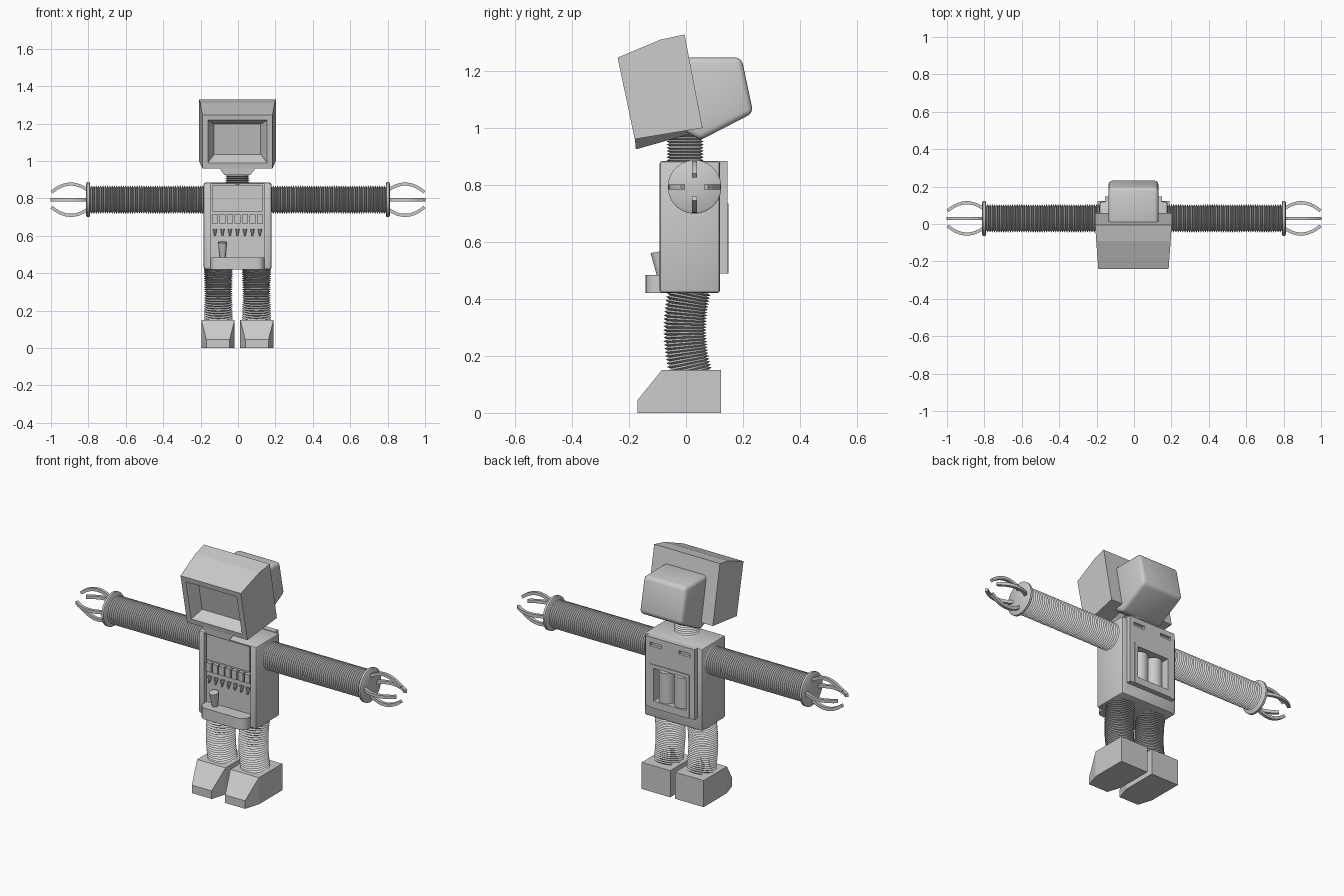
import bpy, bmesh
from math import sin, cos, pi
from mathutils import Vector

cube = bpy.data.objects.get("Cube")
if cube:
    bpy.data.objects.remove(cube, do_unlink=True)

grey = bpy.data.materials.new("light_grey")
grey.use_nodes = True
grey.diffuse_color = (0.6, 0.6, 0.6, 1)
grey.node_tree.nodes["Principled BSDF"].inputs["Base Color"].default_value = (0.6, 0.6, 0.6, 1)
CX = -0.003          # centre line of the torso and head


def finish(name, bm, smooth=False):
    bmesh.ops.recalc_face_normals(bm, faces=bm.faces)
    mesh = bpy.data.meshes.new(name)
    bm.to_mesh(mesh)
    bm.free()
    mesh.materials.append(grey)
    obj = bpy.data.objects.new(name, mesh)
    bpy.context.collection.objects.link(obj)
    if smooth:
        bpy.ops.object.select_all(action="DESELECT")
        obj.select_set(True)
        bpy.context.view_layer.objects.active = obj
        bpy.ops.object.shade_smooth_by_angle(angle=0.6)
    return obj


def bevel(bm, width, edges=None, segments=3):
    bmesh.ops.bevel(bm, geom=edges or bm.edges[:], offset=width, segments=segments,
                    profile=0.5, affect="EDGES")


def box_mesh(lo, hi):
    lo, hi = Vector(lo), Vector(hi)
    bm = bmesh.new()
    bmesh.ops.create_cube(bm, size=1)
    for v in bm.verts:
        v.co = (lo + hi) / 2 + v.co * (hi - lo)
    return bm


def box(name, lo, hi, round_by=0):
    bm = box_mesh(lo, hi)
    if round_by:
        bevel(bm, round_by, segments=2)
    return finish(name, bm, round_by > 0)


def prism_mesh(profile):
    """Side outline of (y, z, half width) points, spanned across x."""
    bm = bmesh.new()
    sides = [[bm.verts.new((CX + s * w, y, z)) for y, z, w in profile] for s in (-1, 1)]
    for loop in sides:
        bm.faces.new(loop)
    a, b = sides
    for i in range(len(a)):
        j = (i + 1) % len(a)
        bm.faces.new((a[i], a[j], b[j], b[i]))
    return bm


def tube(name, points, radii, axis, sides=24, smooth=False):
    """Rings swept along a path lying in the plane across the given axis."""
    bm, rings = bmesh.new(), []
    u = Vector(axis)
    for i, p in enumerate(points):
        tangent = points[min(i + 1, len(points) - 1)] - points[max(i - 1, 0)]
        w = tangent.normalized().cross(u)
        angles = [2 * pi * (k + 0.5) / sides for k in range(sides)]
        rings.append([bm.verts.new(p + radii[i] * (cos(a) * u + sin(a) * w)) for a in angles])
    for a, b in zip(rings, rings[1:]):
        for k in range(sides):
            m = (k + 1) % sides
            bm.faces.new((a[k], a[m], b[m], b[k]))
    bm.faces.new(rings[0])
    bm.faces.new(rings[-1])
    return finish(name, bm, smooth)


def bellows(name, path, count, inner, outer, axis):
    steps = count * 2
    points = [path(i / steps) for i in range(steps + 1)]
    tube(name, points, [outer if i % 2 else inner for i in range(steps + 1)], axis)


def cut(target, cutters):
    for c in cutters:
        c.hide_render = True
        mod = target.modifiers.new("cut", "BOOLEAN")
        mod.object, mod.operation, mod.solver = c, "DIFFERENCE", "EXACT"
    bpy.context.view_layer.update()
    mesh = bpy.data.meshes.new_from_object(
        target.evaluated_get(bpy.context.evaluated_depsgraph_get()))
    target.modifiers.clear()
    target.data = mesh
    for c in cutters:
        bpy.data.objects.remove(c, do_unlink=True)


# Torso with a sunken front console and a rear battery bay
torso = box("torso", (-0.184, -0.093, 0.42), (0.179, 0.12, 0.885), 0.012)
cut(torso, [box("console_cutter", (-0.148, -0.2, 0.44), (0.142, -0.068, 0.878)),
            box("bay_cutter", (-0.105, 0.05, 0.53), (0.099, 0.3, 0.715))])
plate = box("back_plate", (-0.155, 0.115, 0.49), (0.149, 0.146, 0.885))
cut(plate, [box("bay_cutter", (-0.105, 0.05, 0.53), (0.099, 0.3, 0.715))] +
    [box("slot_cutter", (CX + s * 0.09 - 0.035, 0.13, 0.835),
         (CX + s * 0.09 + 0.035, 0.3, 0.855)) for s in (-1, 1)])
frame = box("bay_frame", (-0.125, 0.14, 0.49), (0.119, 0.15, 0.735))
cut(frame, [box("bay_cutter", (-0.105, 0.05, 0.53), (0.099, 0.3, 0.715))])
for s in (-1, 1):
    x = CX + s * 0.048
    tube("battery", [Vector((x, 0.1, 0.53)), Vector((x, 0.1, 0.7))], [0.045] * 2,
         (1, 0, 0), 24, True)

# Console details
box("console_display", (-0.137, -0.084, 0.73), (0.13, -0.06, 0.872))
for i in range(7):
    x = CX + (i - 3) * 0.04
    box("console_key", (x - 0.016, -0.088, 0.665), (x + 0.016, -0.06, 0.715))
    tube("console_pin", [Vector((x, -0.075, 0.635)), Vector((x, -0.083, 0.6))],
         [0.012, 0.004], (1, 0, 0), 8)
tube("lever", [Vector((-0.082, -0.085, 0.47)), Vector((-0.082, -0.1, 0.565))],
     [0.014, 0.025], (1, 0, 0), 16, True)
bm = box_mesh((-0.146, -0.142, 0.42), (0.141, -0.06, 0.484))
bevel(bm, 0.04, [e for e in bm.edges if all(v.co.y < -0.1 for v in e.verts)
                 and abs(e.verts[0].co.z - e.verts[1].co.z) > 0.01], 5)
finish("front_tray", bm, True)

# Monitor head with a stepped, sunken screen
bm = prism_mesh([(-0.24, 1.247, 0.188), (-0.09, 1.31, 0.199), (-0.005, 1.328, 0.205),
                 (0.058, 1.0, 0.205), (-0.18, 0.961, 0.188)])
bm.normal_update()
bmesh.ops.recalc_face_normals(bm, faces=bm.faces)
screen = [min(bm.faces, key=lambda f: f.calc_center_median().y)]
for thickness, depth in ((0.042, 0), (0.012, -0.012), (0.036, -0.045)):
    bmesh.ops.inset_individual(bm, faces=screen, thickness=thickness, depth=depth)
finish("monitor_shell", bm)
finish("monitor_chin", prism_mesh([(-0.18, 0.966, 0.1), (-0.176, 0.925, 0.07),
                                   (0.055, 0.99, 0.07), (0.055, 1.0, 0.1)]))
bm = prism_mesh([(-0.01, 1.247, 0.133), (0.195, 1.247, 0.133), (0.236, 1.053, 0.133),
                 (0.05, 0.957, 0.133), (-0.01, 0.99, 0.133)])
bevel(bm, 0.02)
finish("monitor_back", bm, True)
bellows("neck", lambda t: Vector((CX, -0.003, 0.87 + 0.11 * t)), 10, 0.054, 0.066, (1, 0, 0))

# Arms with wrist discs and four curved fingers each
for s, side in ((-1, "right"), (1, "left")):
    hub = Vector((0, 0.03, 0.793))
    out = Vector((s, 0, 0))
    bellows(side + "_arm", lambda t: hub + out * (0.17 + 0.63 * t), 52, 0.064, 0.077, (0, 1, 0))
    tube(side + "_wrist", [hub + out * x for x in (0.79, 0.795, 0.807, 0.812)],
         [0.086, 0.094, 0.094, 0.086], (0, 1, 0), 32, True)
    for k in range(4):
        ray = Vector((0, cos(k * pi / 2), sin(k * pi / 2)))
        path, steps = [], 10
        for i in range(steps + 1):
            t = i / steps
            r = 0.052 * (1 - t) + 0.04 * t + 0.15 * t * (1 - t)
            path.append(hub + out * (0.805 + 0.192 * t) + ray * r)
        tube(side + "_finger", path, [0.012] * (steps + 1), out.cross(ray), 4)

# Legs and wedge feet
for s, side in ((-1, "right"), (1, "left")):
    x = CX + s * 0.102
    bellows(side + "_leg", lambda t: Vector((x, 0.014 - 0.078 * t * (1 - t) + 0.004 * t,
                                             0.435 - 0.3 * t)), 26, 0.064, 0.077, (1, 0, 0))
    bm = bmesh.new()
    x = CX + s * 0.104
    plan = [(-0.062, -0.17), (0.062, -0.17), (0.089, -0.085), (0.089, 0.123),
            (-0.089, 0.123), (-0.089, -0.085)]
    base = bm.faces.new([bm.verts.new((x + px, py, 0)) for px, py in plan])
    top = bmesh.ops.extrude_face_region(bm, geom=[base])["geom"]
    bmesh.ops.translate(bm, vec=(0, 0, 0.15),
                        verts=[v for v in top if isinstance(v, bmesh.types.BMVert)])
    bmesh.ops.bisect_plane(bm, geom=bm.verts[:] + bm.edges[:] + bm.faces[:], dist=0.0005,
                           plane_co=(0, -0.17, 0.045), plane_no=(0, -0.105, 0.085),
                           clear_outer=True)
    bmesh.ops.holes_fill(bm, edges=[e for e in bm.edges if e.is_boundary])
    finish(side + "_foot", bm)
